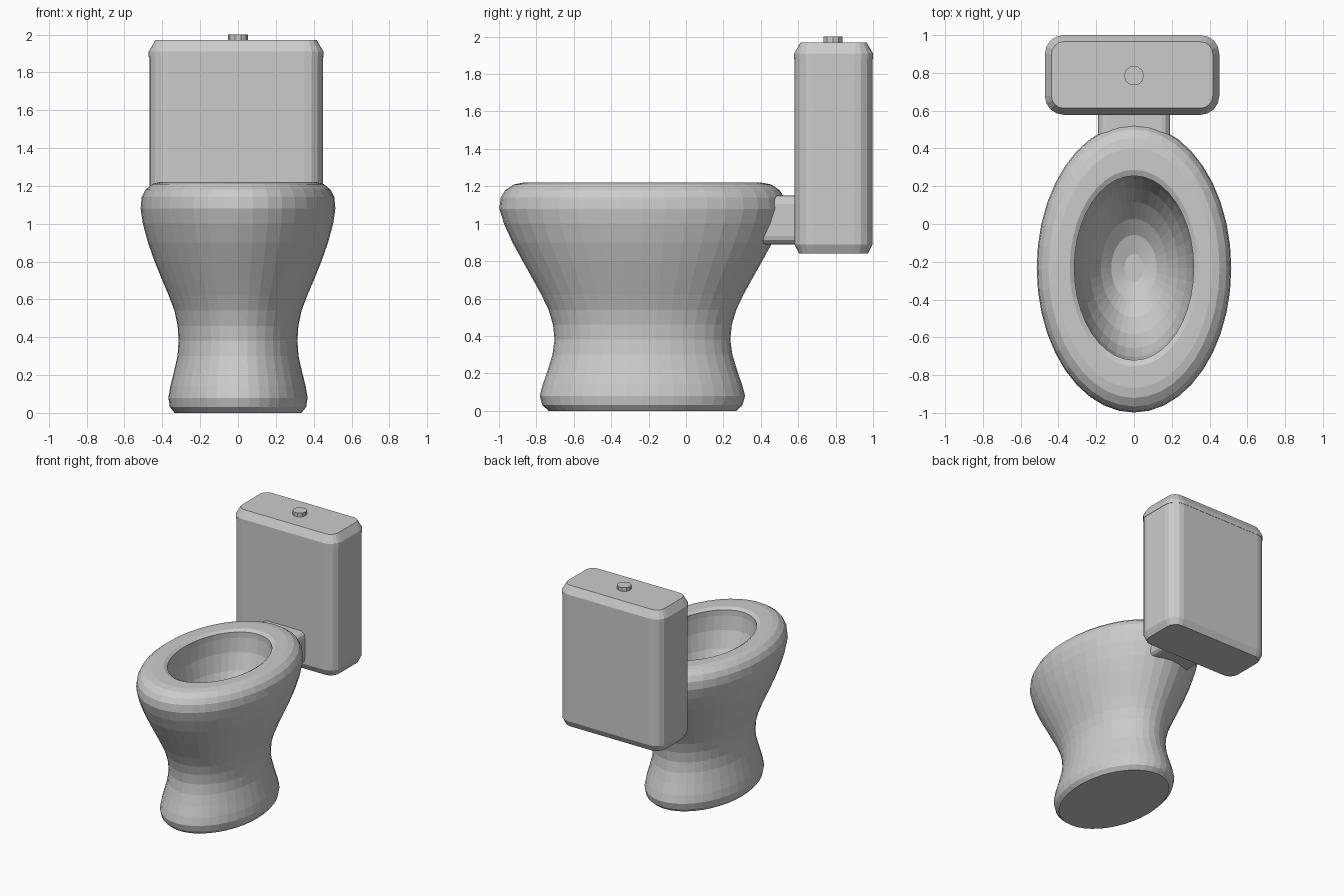
import bpy, bmesh, math


def loft(name, rings):
    """Skin a stack of equal-length point rings and cap both ends."""
    bm = bmesh.new()
    loops = [[bm.verts.new(p) for p in ring] for ring in rings]
    n = len(loops[0])
    for a, b in zip(loops, loops[1:]):
        for i in range(n):
            j = (i + 1) % n
            bm.faces.new((a[i], a[j], b[j], b[i]))
    bm.faces.new(loops[0][::-1])
    bm.faces.new(loops[-1])
    bmesh.ops.recalc_face_normals(bm, faces=bm.faces)
    mesh = bpy.data.meshes.new(name)
    bm.to_mesh(mesh)
    bm.free()
    obj = bpy.data.objects.new(name, mesh)
    bpy.context.collection.objects.link(obj)
    return obj


def ellipse(z, rx, ry, cx=0.0, cy=-0.233, n=40):
    return [(cx + rx * math.cos(2 * math.pi * i / n),
             cy + ry * math.sin(2 * math.pi * i / n), z) for i in range(n)]


def rounded_rect(z, hx, hy, r, cx, cy, seg=4):
    pts = []
    for k, (sx, sy) in enumerate(((1, 1), (-1, 1), (-1, -1), (1, -1))):
        for i in range(seg + 1):
            a = math.pi / 2 * (k + i / seg)
            pts.append((cx + sx * (hx - r) + r * math.cos(a),
                        cy + sy * (hy - r) + r * math.sin(a), z))
    return pts


# Bowl: outer wall, rolled rim, then down the inside (z, half width, half length)
bowl_profile = [
    (0.00, 0.335, 0.502), (0.03, 0.360, 0.535), (0.08, 0.368, 0.549),
    (0.14, 0.358, 0.533), (0.22, 0.338, 0.505), (0.30, 0.320, 0.481),
    (0.38, 0.314, 0.470), (0.46, 0.319, 0.478), (0.54, 0.336, 0.502),
    (0.62, 0.366, 0.540), (0.70, 0.400, 0.584), (0.80, 0.441, 0.640),
    (0.90, 0.476, 0.695), (1.00, 0.503, 0.740), (1.08, 0.515, 0.765),
    (1.14, 0.509, 0.758), (1.18, 0.489, 0.733), (1.21, 0.453, 0.688),
    (1.22, 0.415, 0.635), (1.22, 0.340, 0.520), (1.205, 0.316, 0.488),
    (1.16, 0.316, 0.488), (1.05, 0.308, 0.472), (0.92, 0.280, 0.425),
    (0.80, 0.235, 0.350), (0.70, 0.175, 0.260), (0.64, 0.120, 0.175),
    (0.61, 0.050, 0.075),
]
loft("bowl", [ellipse(*p) for p in bowl_profile])

# Tank body with chamfered underside
TX, TY = -0.01, 0.789
loft("tank", [rounded_rect(z, 0.459 - d, 0.209 - d, 0.10 - d, TX, TY)
              for z, d in ((0.84, 0.025), (0.89, 0.0), (1.88, 0.0))])

# Tank lid with bevelled top
loft("tank_lid", [rounded_rect(z, 0.462 - d, 0.211 - d, 0.10 - d, TX, TY)
                  for z, d in ((1.88, 0.0), (1.91, 0.0), (1.97, 0.035))])

# Flush button
loft("flush_button", [ellipse(z, 0.053, 0.053, 0.0, 0.785, 10) for z in (1.95, 2.0)])

# Connector between bowl and tank: rounded section extruded along y
section = rounded_rect(0.0, 0.19, 0.13, 0.045, 0.0, 1.02, 3)
loft("connector", [[(x, y, z) for x, z, _ in section] for y in (0.40, 0.62)])
